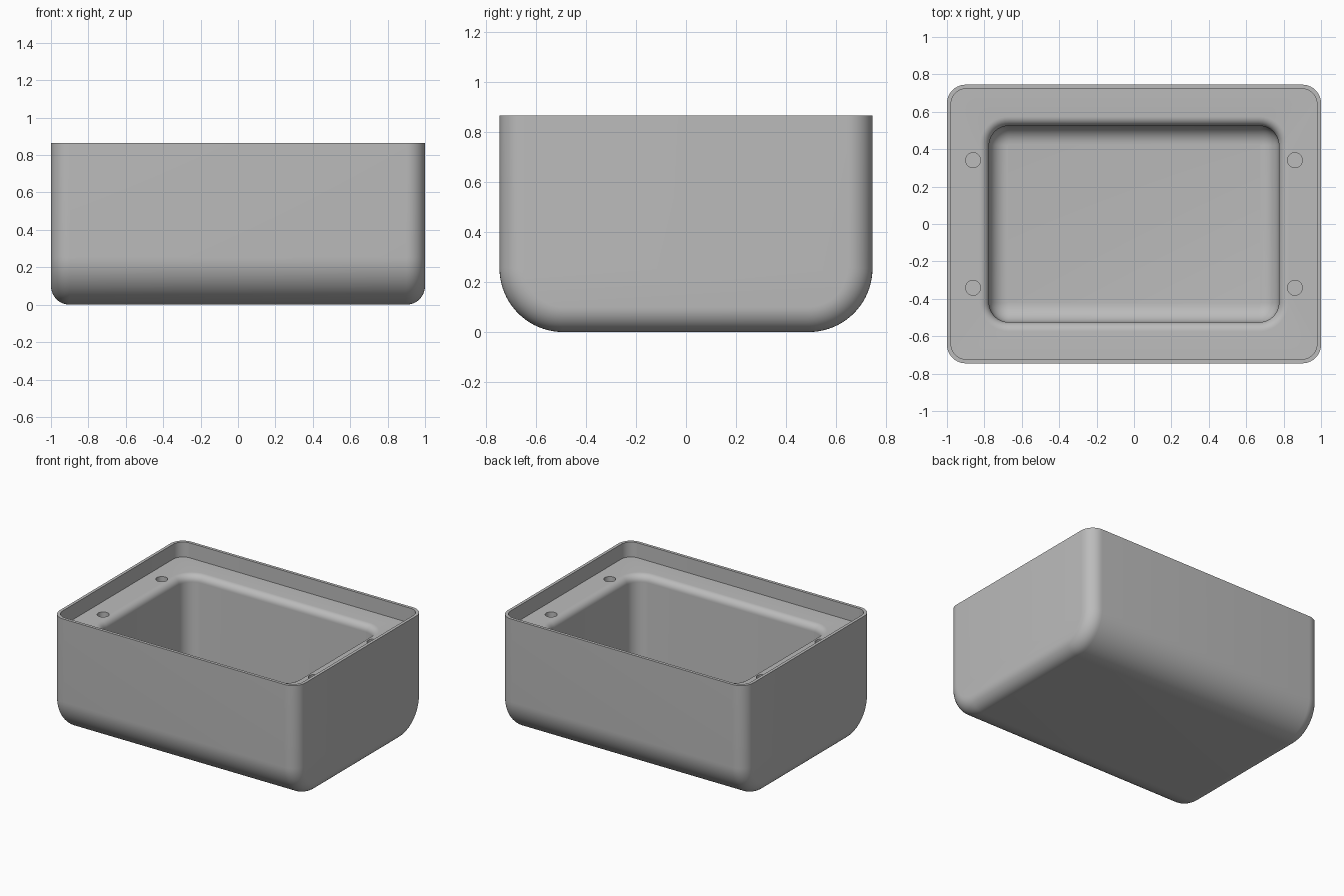
import bpy, bmesh, math

if "Cube" in bpy.data.objects:
    bpy.data.objects.remove(bpy.data.objects["Cube"])

HX, HY, TOP = 1.0, 0.745, 0.865      # half length, half depth, height
LEDGE, FLOOR = 0.755, 0.05           # heights of the ledge and the pocket floor

grey = bpy.data.materials.new("plain grey")
grey.diffuse_color = (0.5, 0.5, 0.5, 1)
grey.use_nodes = True
grey.node_tree.nodes["Principled BSDF"].inputs["Base Color"].default_value = grey.diffuse_color


def make_object(name, bm):
    bmesh.ops.recalc_face_normals(bm, faces=bm.faces)
    mesh = bpy.data.meshes.new(name)
    bm.to_mesh(mesh)
    bm.free()
    mesh.materials.append(grey)
    obj = bpy.data.objects.new(name, mesh)
    bpy.context.collection.objects.link(obj)
    return obj


def rounded_rect(hx, hy, r, n=10):
    pts = []
    for q, (sx, sy) in enumerate([(1, 1), (-1, 1), (-1, -1), (1, -1)]):
        for i in range(n + 1):
            a = math.pi / 2 * (q + i / n)
            pts.append((sx * (hx - r) + r * math.cos(a), sy * (hy - r) + r * math.sin(a)))
    return pts


def loft(name, levels):
    """Closed solid through rounded rectangles (hx, hy, radius, z)."""
    bm = bmesh.new()
    loops = [[bm.verts.new((x, y, z)) for x, y in rounded_rect(hx, hy, r)]
             for hx, hy, r, z in levels]
    for a, b in zip(loops, loops[1:]):
        for i in range(len(a)):
            j = (i + 1) % len(a)
            bm.faces.new((a[i], a[j], b[j], b[i]))
    bm.faces.new(loops[0][::-1])
    bm.faces.new(loops[-1])
    return make_object(name, bm)


# Outer body: U-shaped side profile extruded along x, ends rounded over
R, N = 0.255, 20
arc = [(HY - R + R * math.sin(t), R - R * math.cos(t))
       for t in (math.pi / 2 * i / N for i in range(N + 1))]
profile = [(-y, z) for y, z in reversed(arc)] + arc + [(HY, 1.2)]
profile.append((-HY, 1.2))
bm = bmesh.new()
cap = bm.faces.new([bm.verts.new((-HX, y, z)) for y, z in profile])
ext = bmesh.ops.extrude_face_region(bm, geom=[cap], use_keep_orig=True)
bmesh.ops.translate(bm, vec=(2 * HX, 0, 0),
                    verts=[v for v in ext["geom"] if isinstance(v, bmesh.types.BMVert)])
bmesh.ops.recalc_face_normals(bm, faces=bm.faces)
ends = [e for e in bm.edges
        if abs(e.verts[0].co.x - e.verts[1].co.x) < 1e-4
        and min(v.co.z for v in e.verts) < 1.1]
bmesh.ops.bevel(bm, geom=ends, offset=0.1, offset_type='OFFSET', segments=10,
                profile=0.5, affect='EDGES', clamp_overlap=False)
# trim to the flat rim
cut = bmesh.ops.bisect_plane(bm, geom=bm.verts[:] + bm.edges[:] + bm.faces[:],
                             plane_co=(0, 0, TOP), plane_no=(0, 0, 1), clear_outer=True)
bmesh.ops.holes_fill(bm, edges=[e for e in bm.edges if e.is_boundary], sides=0)
body = make_object("box_body", bm)

# Cavity: rounded floor, straight walls, flared mouth, ledge and thin rim
PX, PY, PR = 0.775, 0.525, 0.105
levels = []
for i in range(9):                                   # floor fillet
    t = math.pi / 2 * i / 8
    d = 0.1 * (1 - math.sin(t))
    levels.append((PX - d, PY - d, PR - d, FLOOR + 0.1 * (1 - math.cos(t))))
for i in range(9):                                   # mouth fillet
    t = math.pi / 2 * i / 8
    d = 0.05 * (1 - math.cos(t))
    levels.append((PX + d, PY + d, PR + d, LEDGE - 0.05 + 0.05 * math.sin(t)))
levels += [(HX - 0.022, HY - 0.022, 0.08, z) for z in (LEDGE, 1.0)]
cutters = [loft("cavity_cutter", levels)]

# Four screw holes in the ledge
for sx in (-1, 1):
    for sy in (-1, 1):
        bm = bmesh.new()
        bmesh.ops.create_cone(bm, cap_ends=True, segments=32, radius1=0.04, radius2=0.04, depth=0.4)
        bmesh.ops.translate(bm, vec=(sx * 0.86, sy * 0.341, LEDGE), verts=bm.verts)
        cutters.append(make_object("screw_hole_cutter", bm))

bpy.context.view_layer.objects.active = body
body.select_set(True)
for c in cutters:
    c.hide_render = True
    mod = body.modifiers.new("cut", 'BOOLEAN')
    mod.operation, mod.solver, mod.object = 'DIFFERENCE', 'EXACT', c
    bpy.ops.object.modifier_apply(modifier=mod.name)
for c in cutters:
    bpy.data.objects.remove(c)
bpy.ops.object.shade_smooth_by_angle(angle=math.radians(30))
